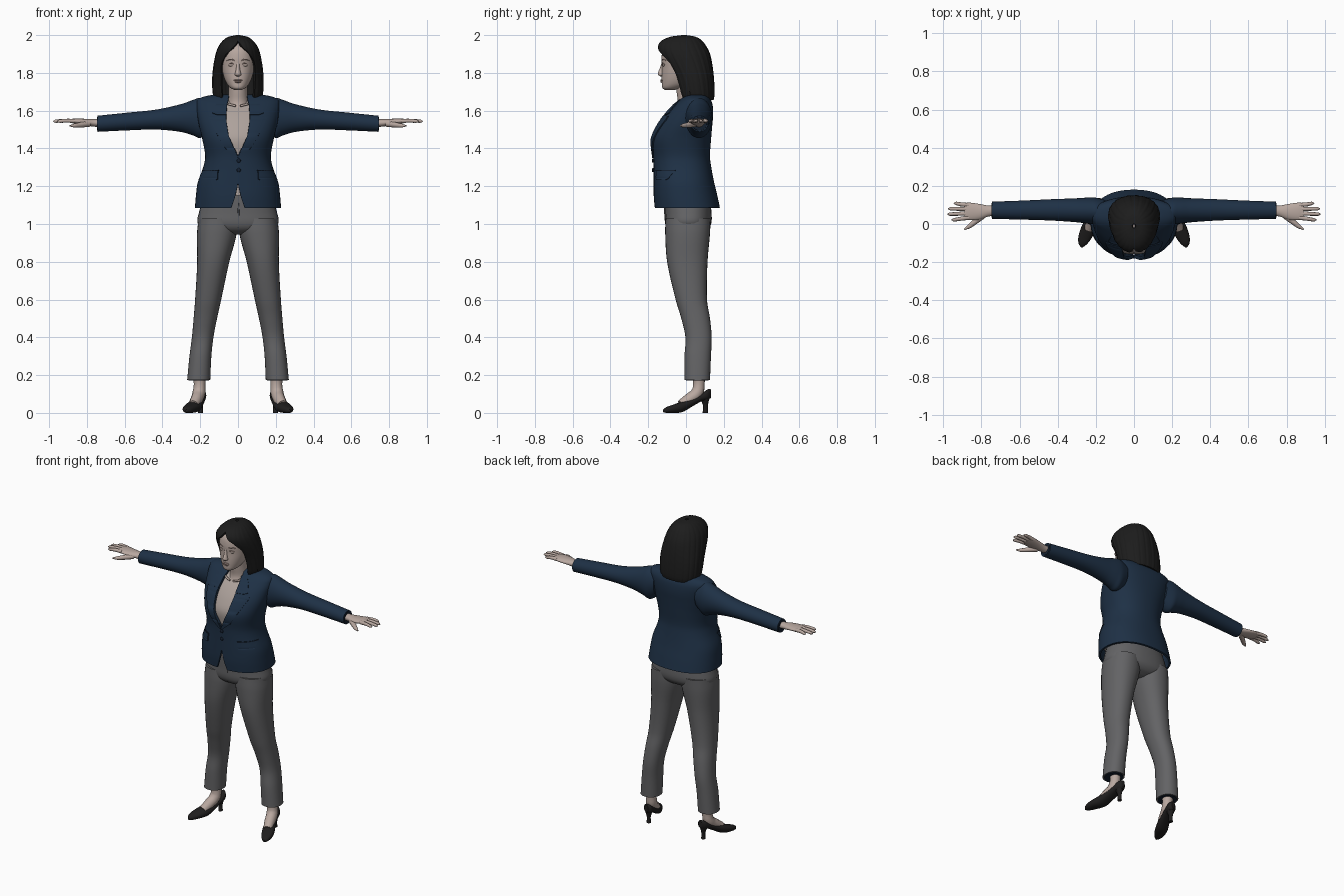
import bpy, bmesh, math
from mathutils import Vector

if "Cube" in bpy.data.objects:
    bpy.data.objects.remove(bpy.data.objects["Cube"])


def material(name, r, g, b):
    m = bpy.data.materials.new(name)
    m.use_nodes = True
    m.diffuse_color = (r, g, b, 1)
    bsdf = m.node_tree.nodes["Principled BSDF"]
    bsdf.inputs["Base Color"].default_value = (r, g, b, 1)
    bsdf.inputs["Roughness"].default_value = 0.8
    return m


SKIN = material("skin", .48, .39, .35)
HAIR = material("black hair", .012, .012, .012)
NAVY = material("navy cloth", .013, .03, .06)
DARK = material("dark navy", .007, .014, .028)
GREY = material("grey cloth", .125, .125, .13)
BLOUSE = material("pale blouse", .42, .36, .33)
SHOE = material("black leather", .014, .013, .013)
LIPS = material("muted rose", .36, .26, .23)


def sample(table, k):
    """Smooth lookup in rows sorted by their first column."""
    n = len(table)
    i = max(j for j in range(n - 1) if table[j][0] <= k or j == 0)
    p, q = table[i], table[i + 1]
    a, b = table[max(i - 1, 0)], table[min(i + 2, n - 1)]
    h = q[0] - p[0]
    t = (k - p[0]) / h
    out = []
    for j in range(1, len(p)):
        m0 = (q[j] - a[j]) / (q[0] - a[0]) * h
        m1 = (b[j] - p[j]) / (b[0] - p[0]) * h
        out.append((2*t**3 - 3*t*t + 1) * p[j] + (t**3 - 2*t*t + t) * m0
                   + (3*t*t - 2*t**3) * q[j] + (t**3 - t*t) * m1)
    return out


def finish(ob, mats, mirror=False, thick=0):
    if mats:
        ob.data.materials.clear()
        for m in mats:
            ob.data.materials.append(m)
    if thick:
        s = ob.modifiers.new("thickness", "SOLIDIFY")
        s.thickness, s.offset = thick, 0
    if mirror:
        ob.modifiers.new("mirror", "MIRROR").use_clip = False
    bpy.ops.object.select_all(action="DESELECT")
    ob.select_set(True)
    bpy.context.view_layer.objects.active = ob
    bpy.ops.object.convert(target="MESH")
    bpy.ops.object.shade_smooth_by_angle(angle=math.radians(45))
    return ob


def grid(name, rows, mats, closed=False, caps=False, mirror=False, thick=0, rule=None):
    """Skin a list of point rows with quads."""
    bm = bmesh.new()
    vs = [[bm.verts.new(p) for p in r] for r in rows]
    n = len(rows[0])
    for a, b in zip(vs, vs[1:]):
        for j in range(n if closed else n - 1):
            k = (j + 1) % n
            bm.faces.new((a[j], a[k], b[k], b[j]))
    if caps:
        bm.faces.new(vs[0])
        bm.faces.new(vs[-1])
    bmesh.ops.recalc_face_normals(bm, faces=bm.faces)
    if rule:
        for f in bm.faces:
            f.material_index = rule(f.calc_center_median())
    me = bpy.data.meshes.new(name)
    bm.to_mesh(me)
    bm.free()
    ob = bpy.data.objects.new(name, me)
    bpy.context.collection.objects.link(ob)
    return finish(ob, mats, mirror, thick)


def power(v, e):
    return math.copysign(abs(v) ** e, v)


def loft(name, table, mats, axis="z", n=2.0, steps=5, seg=32, wave=0, **kw):
    """Rows: key, centre, half width, low, high [, half width of front opening]."""
    is_open = len(table[0]) > 5
    keys = [p[0] + (q[0] - p[0]) * i / steps
            for p, q in zip(table, table[1:]) for i in range(steps)] + [table[-1][0]]
    rows = []
    for k in keys:
        c, r, lo, hi, *gap = sample(table, k)
        g = math.asin(min(max(gap[0], 0) / r, 1) ** (n / 2)) if gap else 0
        row = []
        for j in range(seg):
            a = g + (2 * math.pi - 2 * g) * j / (seg - 1 if is_open else seg)
            f = 1 + wave * math.sin(a * 23) + wave * .6 * math.sin(a * 41 + k * 9)
            u = c + r * f * power(math.sin(a), 2 / n)
            v = (lo + hi) / 2 - (hi - lo) / 2 * f * power(math.cos(a), 2 / n)
            row.append({"z": (u, v, k), "x": (k, u, v), "y": (u, k, v)}[axis])
        rows.append(row)
    return grid(name, rows, mats, closed=not is_open, caps=not is_open, **kw)


def tube(name, path, mat, mirror=True):
    """Round limb through points given as (x, y, z, radius)."""
    cu = bpy.data.curves.new(name, "CURVE")
    cu.dimensions, cu.bevel_depth, cu.bevel_resolution = "3D", 1, 3
    cu.use_fill_caps, cu.resolution_u = True, 5
    sp = cu.splines.new("BEZIER")
    sp.bezier_points.add(len(path) - 1)
    for bp, p in zip(sp.bezier_points, path):
        bp.co, bp.radius = p[:3], p[3]
        bp.handle_left_type = bp.handle_right_type = "AUTO"
    cu.materials.append(mat)
    ob = bpy.data.objects.new(name, cu)
    bpy.context.collection.objects.link(ob)
    return finish(ob, None, mirror)


def ball(name, loc, scale, mat, mirror=False):
    bm = bmesh.new()
    bmesh.ops.create_uvsphere(bm, u_segments=16, v_segments=10, radius=1)
    for v in bm.verts:
        v.co = Vector(loc) + v.co * Vector(scale)
    me = bpy.data.meshes.new(name)
    bm.to_mesh(me)
    bm.free()
    ob = bpy.data.objects.new(name, me)
    bpy.context.collection.objects.link(ob)
    return finish(ob, [mat], mirror)


# Jacket body, open in a V above the button and cut away at the hem
JACKET = [(1.085, 0, .222, -.16, .174, .035), (1.15, 0, .217, -.165, .16, .014),
          (1.22, 0, .207, -.165, .143, 0), (1.3, 0, .178, -.165, .128, 0),
          (1.36, 0, .168, -.167, .121, 0), (1.45, 0, .183, -.176, .127, .045),
          (1.52, 0, .2, -.147, .133, .06), (1.58, 0, .21, -.105, .138, .062),
          (1.63, 0, .215, -.056, .135, .058), (1.657, 0, .205, -.025, .125, .052),
          (1.675, 0, .15, 0, .11, .045), (1.68, 0, .08, .02, .09, .03)]
loft("jacket_body", JACKET, [NAVY], n=2.3, seg=56, thick=.012)


def jacket_patch(name, rows, mat, lift=.009, cols=6):
    """Thin mirrored plate on the jacket front; rows: z, inner x, outer x."""
    pts = []
    for p, q in zip(rows, rows[1:]):
        for i in range(6):
            z, x0, x1 = [a + (b - a) * i / 5 for a, b in zip(p, q)]
            _, r, lo, hi, _ = sample(JACKET, z)
            xs = [x0 + (x1 - x0) * j / cols for j in range(cols + 1)]
            pts.append([(x, (lo + hi) / 2 - (hi - lo) / 2
                         * (1 - min(x / r, .99) ** 2.3) ** (1 / 2.3) - lift, z) for x in xs])
    grid(name, pts, [mat], mirror=True, thick=.009)


jacket_patch("lapels", [(1.35, 0, .01), (1.4, .02, .066), (1.47, .05, .108),
                        (1.55, .062, .148), (1.568, .062, .15), (1.574, .062, .112)], NAVY)
jacket_patch("collar", [(1.578, .062, .112), (1.586, .061, .135),
                        (1.63, .058, .115), (1.657, .05, .09)], NAVY)
jacket_patch("pocket_flaps", [(1.232, .115, .178), (1.24, .108, .186), (1.28, .105, .184)], NAVY)
jacket_patch("pocket_welts", [(1.28, .103, .186), (1.286, .103, .186)], DARK, lift=.01)
for z in (1.335, 1.285):
    ball("button", (.004, -.175, z), (.011, .006, .011), DARK)

# Blouse and upper chest inside the jacket
loft("blouse_and_chest", [(z, 0, r * .88, lo + .018, hi - .025)
                          for z, _, r, lo, hi, _ in JACKET[1:-2]], [BLOUSE, SKIN], n=2.3,
     rule=lambda c: int(c.z > 1.56))
loft("neck", [(1.58, 0, .068, -.07, .08), (1.64, 0, .056, -.045, .075),
              (1.7, 0, .05, -.05, .065), (1.78, 0, .05, -.06, .06)], [SKIN])
tube("collarbones", [(.012, -.068, 1.625, .006), (.04, -.06, 1.632, .006),
                     (.08, -.03, 1.64, .005)], SKIN)

# Sleeves
loft("sleeves", [(.15, .065, .06, 1.49, 1.655), (.2, .068, .07, 1.455, 1.668),
                 (.235, .07, .069, 1.468, 1.658), (.3, .072, .063, 1.487, 1.635),
                 (.43, .074, .056, 1.5, 1.606), (.58, .073, .05, 1.496, 1.59),
                 (.745, .072, .045, 1.488, 1.573)], [NAVY], axis="x", mirror=True)
loft("cuff_linings", [(.744, .072, .039, 1.494, 1.567), (.747, .072, .038, 1.495, 1.566)],
     [DARK], axis="x", steps=1, mirror=True)

# Hands with four fingers and a thumb
loft("palms", [(.71, .07, .028, 1.512, 1.556), (.76, .068, .028, 1.515, 1.555),
               (.81, .064, .041, 1.522, 1.557), (.86, .066, .046, 1.53, 1.558),
               (.89, .068, .042, 1.536, 1.556)], [SKIN], axis="x", mirror=True)
for name, y, tip_x, tip_y in (("index", .033, .957, .022), ("middle", .056, .978, .052),
                              ("ring", .078, .975, .08), ("little", .099, .945, .108)):
    tube(name + "_fingers", [(.865, y, 1.545, .0115), (.91, (y + tip_y) / 2, 1.547, .0105),
                             (tip_x - .012, tip_y, 1.544, .009), (tip_x, tip_y, 1.542, .003)], SKIN)
tube("thumbs", [(.79, .045, 1.53, .016), (.83, .015, 1.525, .015),
                (.865, -.013, 1.521, .011), (.89, -.028, 1.52, .004)], SKIN)

# Trousers
loft("trouser_hips", [(.945, 0, .07, -.05, .07), (.965, 0, .16, -.09, .11),
                      (1.0, 0, .212, -.11, .133), (1.06, 0, .207, -.113, .135),
                      (1.13, 0, .185, -.115, .125), (1.17, 0, .17, -.115, .11)], [GREY], n=2.3)
loft("trouser_legs", [(.175, .208, .061, -.008, .127), (.3, .199, .058, -.008, .132),
                      (.4, .187, .057, -.003, .136), (.5, .173, .062, -.025, .127),
                      (.6, .158, .069, -.055, .111), (.8, .131, .085, -.1, .114),
                      (.95, .112, .105, -.11, .127), (1.03, .108, .1, -.108, .13)],
     [GREY], n=2.2, mirror=True)
loft("trouser_linings", [(.172, .208, .054, 0, .12), (.18, .208, .055, 0, .121)],
     [DARK], steps=1, mirror=True)
tube("trouser_fly", [(0, -.112, 1.11, .005), (.003, -.11, 1.05, .005),
                     (0, -.1, .98, .004)], GREY, mirror=False)

# Ankles, pumps and heels
tube("ankles", [(.205, .065, .22, .035), (.203, .068, .15, .031), (.207, .058, .105, .034),
                (.22, .015, .07, .032), (.235, -.025, .042, .028)], SKIN)
loft("shoes", [(-.122, .273, .005, .004, .018), (-.105, .268, .022, 0, .03),
               (-.07, .256, .036, 0, .043), (-.02, .236, .042, .004, .06),
               (.03, .217, .036, .032, .076), (.08, .203, .032, .06, .1),
               (.115, .197, .028, .068, .125), (.132, .195, .012, .08, .125)],
     [SHOE], axis="y", n=2.3, mirror=True)
loft("shoe_heels", [(0, .198, .013, .088, .116), (.04, .198, .012, .09, .116),
                    (.08, .199, .025, .07, .125)], [SHOE], mirror=True)

# Head and face
loft("head", [(1.71, 0, .02, -.113, -.06), (1.72, 0, .04, -.125, -.02),
              (1.745, 0, .061, -.128, .03), (1.785, 0, .077, -.129, .06),
              (1.83, 0, .087, -.128, .08), (1.88, 0, .09, -.13, .09),
              (1.93, 0, .08, -.118, .08), (1.965, 0, .05, -.08, .05)], [SKIN], n=2.15)
loft("nose", [(1.782, 0, .008, -.137, -.11), (1.79, 0, .017, -.148, -.11),
              (1.803, 0, .014, -.148, -.11), (1.825, 0, .01, -.138, -.11),
              (1.855, 0, .009, -.129, -.11)], [SKIN], seg=16)
ball("upper_lip", (0, -.127, 1.761), (.023, .009, .005), LIPS)
ball("lower_lip", (0, -.126, 1.753), (.019, .009, .006), LIPS)
ball("eyes", (.036, -.117, 1.842), (.017, .008, .008), SKIN, mirror=True)
tube("eyelids", [(.02, -.124, 1.845, .002), (.036, -.124, 1.851, .003),
                 (.053, -.114, 1.845, .002)], LIPS)
tube("eyebrows", [(.018, -.127, 1.866, .003), (.04, -.122, 1.872, .003),
                  (.06, -.107, 1.866, .002)], LIPS)

# Parted shoulder-length hair framing the face
loft("hair", [(1.658, 0, .112, -.02, .138, .08), (1.68, 0, .122, -.035, .142, .082),
              (1.73, 0, .127, -.05, .142, .085), (1.79, 0, .126, -.072, .138, .086),
              (1.85, 0, .119, -.108, .13, .082), (1.9, 0, .109, -.137, .118, .058),
              (1.935, 0, .096, -.143, .101, .022), (1.965, 0, .074, -.122, .078, 0),
              (1.984, 0, .046, -.078, .046, 0), (1.992, 0, .008, -.02, .0, 0)],
     [HAIR], n=2.15, seg=120, wave=.009, thick=.016)
